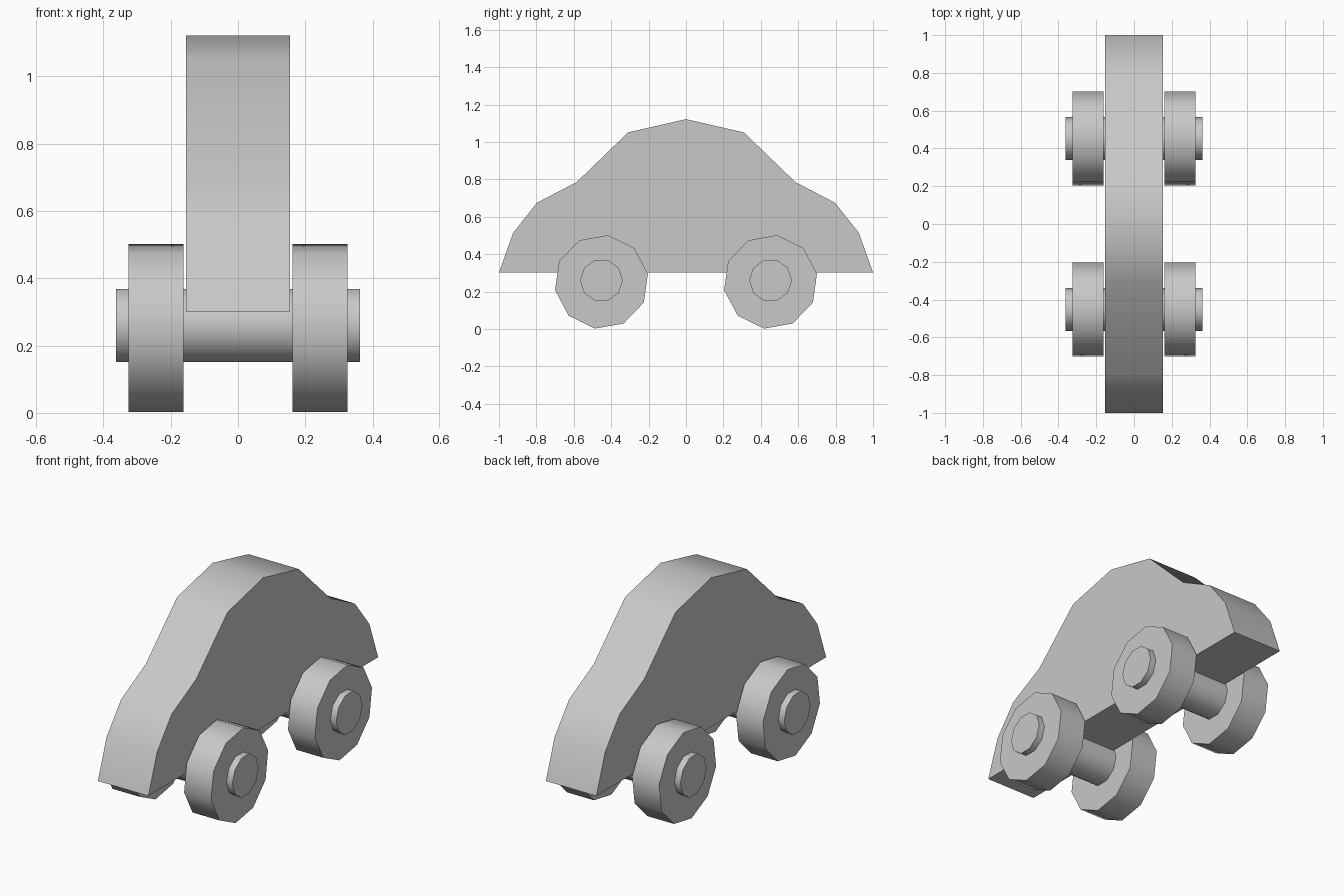
import bpy
import bmesh
import math

cube = bpy.data.objects.get("Cube")
if cube:
    bpy.data.objects.remove(cube, do_unlink=True)

# Single plain finish
grey = bpy.data.materials.new("light_grey")
grey.use_nodes = True
colour = (0.58, 0.58, 0.58, 1.0)
grey.diffuse_color = colour
grey.node_tree.nodes["Principled BSDF"].inputs["Base Color"].default_value = colour


def extrude_x(name, profile, x0, x1):
    """Extrude a closed (y, z) profile along x, with smooth rim and sharp caps."""
    bm = bmesh.new()
    cap = bm.faces.new([bm.verts.new((x0, y, z)) for y, z in profile])
    ext = bmesh.ops.extrude_face_region(bm, geom=[cap], use_keep_orig=True)
    moved = [v for v in ext["geom"] if isinstance(v, bmesh.types.BMVert)]
    bmesh.ops.translate(bm, verts=moved, vec=(x1 - x0, 0, 0))
    bmesh.ops.recalc_face_normals(bm, faces=bm.faces)
    mesh = bpy.data.meshes.new(name)
    bm.to_mesh(mesh)
    bm.free()
    mesh.materials.append(grey)
    obj = bpy.data.objects.new(name, mesh)
    bpy.context.collection.objects.link(obj)
    bpy.ops.object.select_all(action='DESELECT')
    obj.select_set(True)
    bpy.context.view_layer.objects.active = obj
    bpy.ops.object.shade_smooth_by_angle(angle=math.radians(60))
    return obj


def decagon(y, z, radius, start):
    """Ten-sided outline with its first corner at the start angle."""
    angles = [math.radians(start + 36 * i) for i in range(10)]
    return [(y + radius * math.cos(a), z + radius * math.sin(a)) for a in angles]


# Body: symmetric car silhouette
half = [(1.0, 0.302), (0.924, 0.514), (0.797, 0.675), (0.584, 0.786), (0.31, 1.051)]
outline = half + [(0.0, 1.122)] + [(-y, z) for y, z in reversed(half)]
extrude_x("body", outline, -0.154, 0.154)

# Axles run right through the body and wheels
for end, y in (("front", -0.452), ("rear", 0.452)):
    extrude_x(end + "_axle", decagon(y, 0.26, 0.114, 0), -0.362, 0.362)
    for side, s in (("left", 1), ("right", -1)):
        extrude_x(f"{end}_{side}_wheel", decagon(y, 0.252, 0.252, 82), s * 0.162, s * 0.326)
